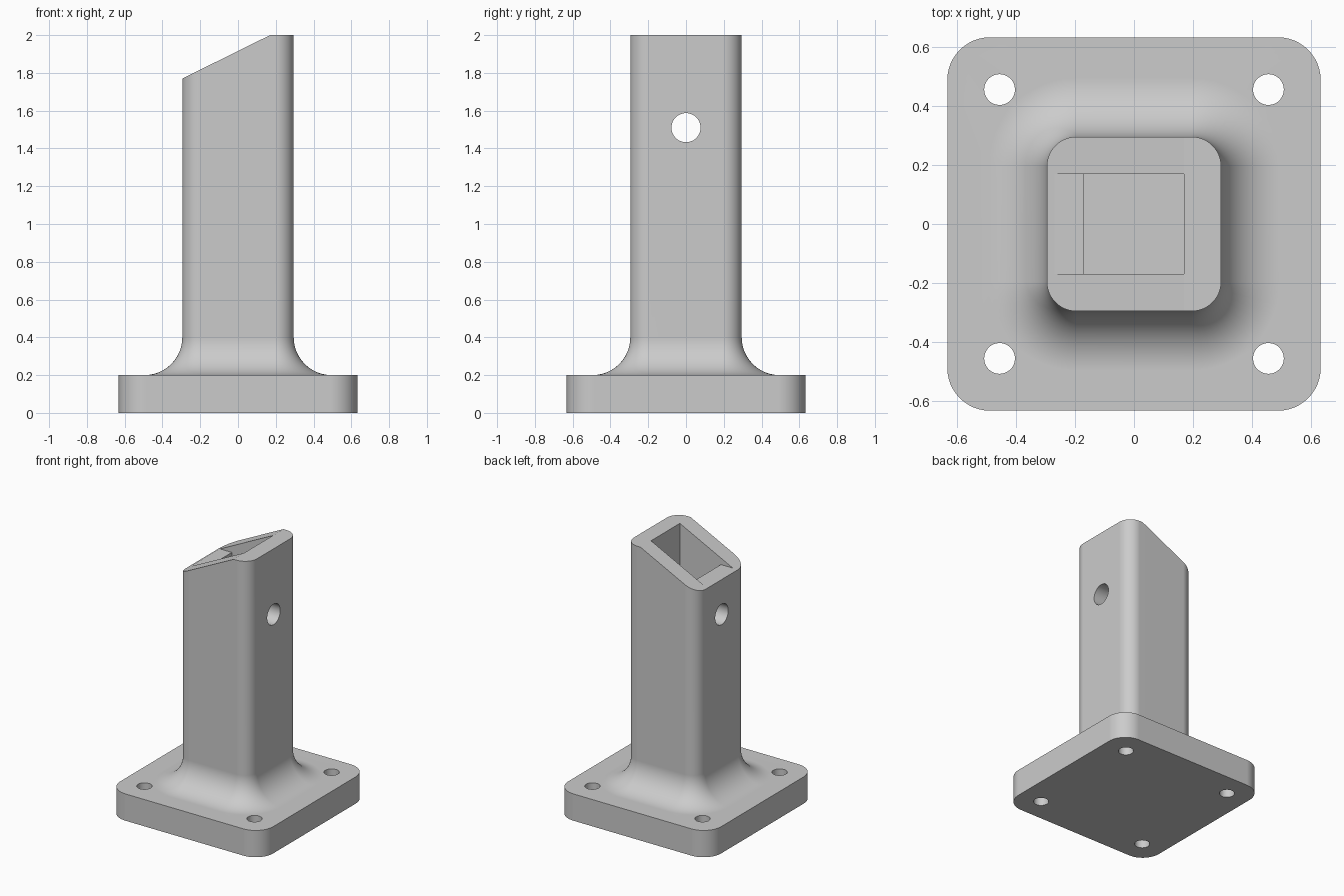
import bpy
import bmesh
from math import pi, sin, cos, radians
from mathutils import Matrix

if "Cube" in bpy.data.objects:
    bpy.data.objects.remove(bpy.data.objects["Cube"], do_unlink=True)

# Single plain grey
grey = bpy.data.materials.new("plain_grey")
grey.use_nodes = True
color = (0.6, 0.6, 0.6, 1)
grey.diffuse_color = color
grey.node_tree.nodes["Principled BSDF"].inputs["Base Color"].default_value = color

BASE, BASE_R, BASE_TOP = 0.632, 0.145, 0.2
POST, POST_R, FILLET = 0.295, 0.1, 0.2
SLOT, LEDGE_X, LEDGE_Z = 0.17, -0.27, 1.783
TOP, LOW = 2.0, 1.77
STEPS = 12


def make_object(name, bm):
    bmesh.ops.recalc_face_normals(bm, faces=bm.faces)
    mesh = bpy.data.meshes.new(name)
    bm.to_mesh(mesh)
    bm.free()
    mesh.materials.append(grey)
    obj = bpy.data.objects.new(name, mesh)
    bpy.context.collection.objects.link(obj)
    return obj


def rounded_ring(bm, half, radius, z):
    """Vertices of a square with rounded corners at height z."""
    ring = []
    for corner, (sx, sy) in enumerate([(1, 1), (-1, 1), (-1, -1), (1, -1)]):
        for i in range(STEPS + 1):
            a = (corner + i / STEPS) * pi / 2
            ring.append(bm.verts.new((sx * (half - radius) + radius * cos(a),
                                      sy * (half - radius) + radius * sin(a), z)))
    return ring


def box(name, x0, x1, half_y, z0, z1):
    bm = bmesh.new()
    size = Matrix.Diagonal((x1 - x0, 2 * half_y, z1 - z0, 1))
    place = Matrix.Translation(((x0 + x1) / 2, 0, (z0 + z1) / 2))
    bmesh.ops.create_cube(bm, size=1, matrix=place @ size)
    return make_object(name, bm)


def cylinder(name, radius, depth, matrix):
    bm = bmesh.new()
    bmesh.ops.create_cone(bm, cap_ends=True, segments=48, radius1=radius,
                          radius2=radius, depth=depth, matrix=matrix)
    return make_object(name, bm)


def wedge(name):
    """Prism above the sloping top face."""
    bm = bmesh.new()
    slope = (TOP - LOW) / (SLOT + POST)
    x_low = -0.6
    outline = [(SLOT, TOP), (x_low, TOP - slope * (SLOT - x_low)),
               (x_low, 2.3), (SLOT, 2.3)]
    face = bm.faces.new([bm.verts.new((x, -0.5, z)) for x, z in outline])
    moved = bmesh.ops.extrude_face_region(bm, geom=[face])["geom"]
    verts = [v for v in moved if isinstance(v, bmesh.types.BMVert)]
    bmesh.ops.translate(bm, verts=verts, vec=(0, 1, 0))
    return make_object(name, bm)


# Base plate, flared foot and post lofted as one skin
bm = bmesh.new()
rings = [rounded_ring(bm, BASE, BASE_R, 0), rounded_ring(bm, BASE, BASE_R, BASE_TOP)]
for i in range(STEPS + 1):
    a = i / STEPS * pi / 2
    grow = FILLET * (1 - sin(a))
    rings.append(rounded_ring(bm, POST + grow, POST_R + grow,
                              BASE_TOP + FILLET * (1 - cos(a))))
rings.append(rounded_ring(bm, POST, POST_R, TOP))
for lower, upper in zip(rings, rings[1:]):
    for i in range(len(lower)):
        j = (i + 1) % len(lower)
        bm.faces.new((lower[i], lower[j], upper[j], upper[i]))
bm.faces.new(rings[0])
bm.faces.new(rings[-1])
post = make_object("post_with_base", bm)

# Sloping top, square socket, shallow ledge, cross pin hole, screw holes
cutters = [
    wedge("top_slope_cutter"),
    box("socket_cutter", -SLOT, SLOT, SLOT, BASE_TOP, 2.3),
    box("ledge_cutter", LEDGE_X, 0, SLOT, LEDGE_Z, 2.3),
    cylinder("pin_hole_cutter", 0.077, 1.0,
             Matrix.Translation((0, 0, 1.51)) @ Matrix.Rotation(pi / 2, 4, "Y")),
]
for sx in (-1, 1):
    for sy in (-1, 1):
        cutters.append(cylinder("screw_hole_cutter", 0.052, 1.0,
                                Matrix.Translation((sx * 0.455, sy * 0.455, 0))))

bpy.ops.object.select_all(action="DESELECT")
post.select_set(True)
bpy.context.view_layer.objects.active = post
for cutter in cutters:
    cutter.hide_render = True
    mod = post.modifiers.new("cut", "BOOLEAN")
    mod.operation = "DIFFERENCE"
    mod.solver = "EXACT"
    mod.object = cutter
    bpy.ops.object.modifier_apply(modifier=mod.name)
    bpy.data.objects.remove(cutter, do_unlink=True)

# Smooth rounds, crisp edges
bpy.ops.object.shade_smooth_by_angle(angle=radians(22))
weighted = post.modifiers.new("weighted_normals", "WEIGHTED_NORMAL")
weighted.keep_sharp = True
